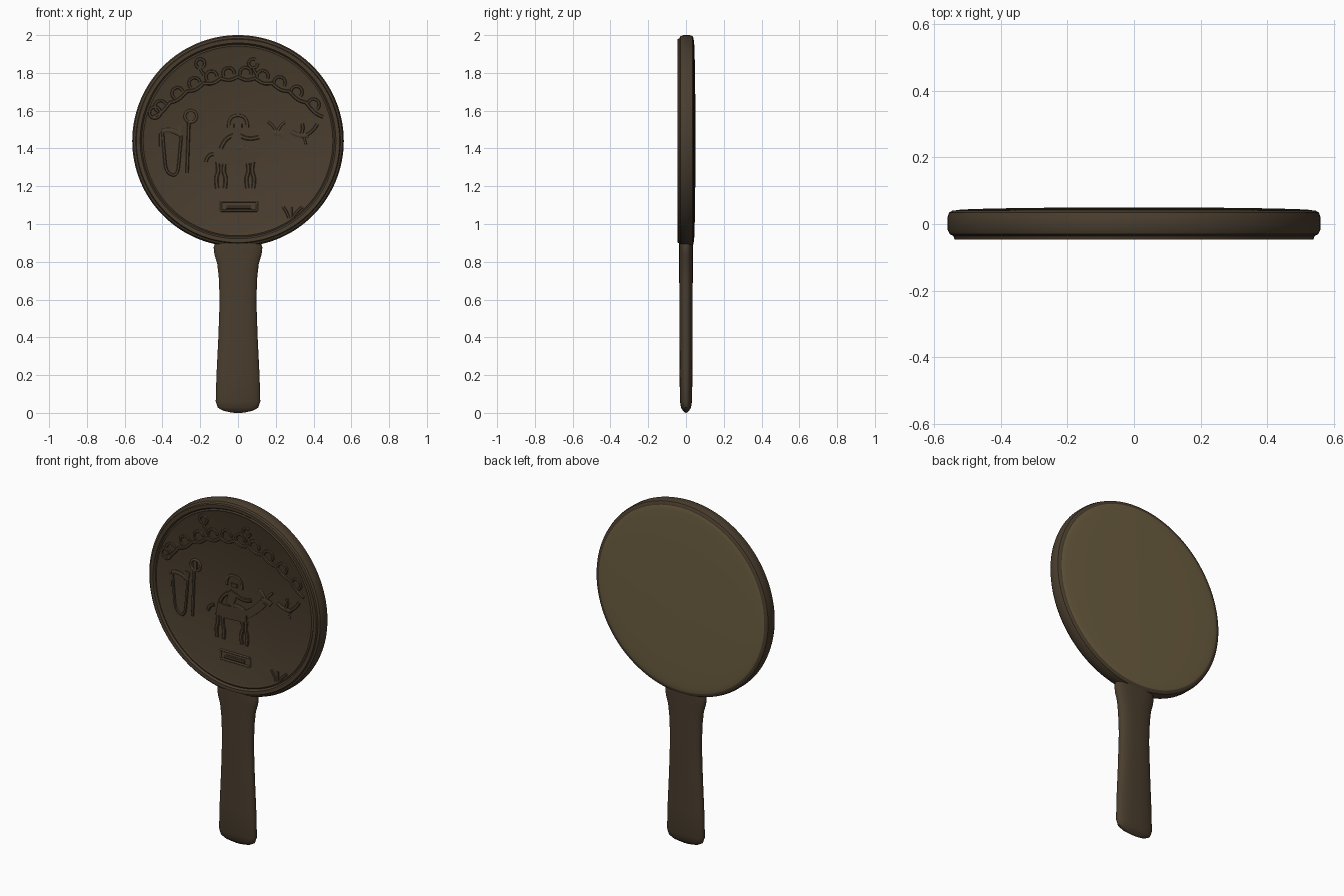
import bpy
import math

cube = bpy.data.objects.get("Cube")
if cube:
    bpy.data.objects.remove(cube, do_unlink=True)

CENTRE_Z = 1.44      # middle of the disc
FIELD_Y = -0.033     # recessed decorated face
RELIEF = 0.007       # height of the raised pictures


def make_material(name, colour):
    mat = bpy.data.materials.new(name)
    mat.use_nodes = True
    mat.diffuse_color = (*colour, 1)
    mat.node_tree.nodes["Principled BSDF"].inputs["Base Color"].default_value = (*colour, 1)
    return mat


bronze = make_material("dark bronze", (0.068, 0.047, 0.027))
polished = make_material("polished bronze", (0.15, 0.112, 0.052))


def add_mesh(name, verts, faces, mat, angle=35):
    mesh = bpy.data.meshes.new(name)
    mesh.from_pydata(verts, [], faces)
    mesh.materials.append(mat)
    obj = bpy.data.objects.new(name, mesh)
    bpy.context.collection.objects.link(obj)
    smooth(obj, angle)
    return obj


def smooth(obj, angle):
    bpy.ops.object.select_all(action="DESELECT")
    obj.select_set(True)
    bpy.context.view_layer.objects.active = obj
    bpy.ops.object.shade_smooth_by_angle(angle=math.radians(angle))


def loft(name, rings, mat):
    """Skin a stack of equal rings and cap both ends."""
    count = len(rings[0])
    verts = [point for ring in rings for point in ring]
    faces = []
    for level in range(len(rings) - 1):
        for i in range(count):
            a, b = level * count + i, level * count + (i + 1) % count
            faces.append((a, b, b + count, a + count))
    last = len(verts) - count
    faces.append(tuple(reversed(range(count))))
    faces.append(tuple(range(last, last + count)))
    return add_mesh(name, verts, faces, mat)


def turned(name, profile, mat, steps=128):
    """Lathe (radius, y) pairs about the disc's front-to-back axis."""
    rings = []
    for radius, y in profile:
        angles = [-math.tau * i / steps for i in range(steps)]
        rings.append([(radius * math.cos(a), y, CENTRE_Z + radius * math.sin(a)) for a in angles])
    return loft(name, rings, mat)


# Disc with a stepped raised rim around the recessed front
turned("disc_body", [
    (0.49, FIELD_Y), (0.502, FIELD_Y - 0.005), (0.51, FIELD_Y - 0.001), (0.518, -0.045),
    (0.538, -0.046), (0.542, -0.036), (0.553, -0.03), (0.56, -0.015),
    (0.56, 0.018), (0.555, 0.034), (0.545, 0.04), (0.535, 0.041)], bronze)

# Slightly domed reflecting face on the back
dome = [(0.535 * math.cos(t), 0.041 + 0.009 * math.sin(t))
        for t in [math.pi / 2 * i / 10 for i in range(10)]]
turned("mirror_face", dome, polished)

# Handle: flattened oval sections, flared at collar and foot
sections = [(0.004, 0.045, 0.008), (0.012, 0.08, 0.017), (0.028, 0.107, 0.026), (0.06, 0.118, 0.032),
            (0.2, 0.114, 0.034), (0.4, 0.104, 0.035), (0.6, 0.097, 0.035), (0.72, 0.102, 0.036),
            (0.79, 0.11, 0.036), (0.84, 0.125, 0.036), (0.875, 0.129, 0.036), (0.9, 0.122, 0.036),
            (0.94, 0.11, 0.033)]


def oval(z, half_width, half_depth, steps=48):
    ring = []
    for i in range(steps):
        c, s = math.cos(math.tau * i / steps), math.sin(math.tau * i / steps)
        ring.append((half_width * math.copysign(abs(c) ** 0.8, c),
                     half_depth * math.copysign(abs(s) ** 0.8, s), z))
    return ring


loft("handle", [oval(0, 0.02, 0.003)] + [oval(*s) for s in sections], bronze)


def relief(name, strokes):
    """Flat-topped raised strokes; points in hundredths from the disc centre."""
    curve = bpy.data.curves.new(name, "CURVE")
    curve.dimensions = "3D"
    curve.bevel_depth = 0.01
    curve.bevel_resolution = 3
    curve.resolution_u = 4
    curve.use_fill_caps = True
    for width, points in strokes:
        spline = curve.splines.new("NURBS")
        spline.points.add(len(points) - 1)
        for target, (u, v) in zip(spline.points, points):
            target.co = (u / 100, 0, v / 100, 1)
            target.radius = width
        spline.order_u = min(3, len(points))
        spline.use_endpoint_u = True
    helper = bpy.data.objects.new(name + "_path", curve)
    bpy.context.collection.objects.link(helper)
    bpy.context.view_layer.update()
    mesh = bpy.data.meshes.new_from_object(helper.evaluated_get(bpy.context.evaluated_depsgraph_get()))
    bpy.data.objects.remove(helper)
    for vert in mesh.vertices:
        vert.co.y = max(-RELIEF, min(RELIEF, vert.co.y))
    mesh.materials.clear()
    mesh.materials.append(bronze)
    obj = bpy.data.objects.new(name, mesh)
    obj.location = (0, FIELD_Y, CENTRE_Z)
    bpy.context.collection.objects.link(obj)
    smooth(obj, 40)


def ring(u, v, radius, turns=1.0, start=0.0):
    return [(u + radius * math.cos(start + math.tau * turns * i / 16),
             v + radius * math.sin(start + math.tau * turns * i / 16)) for i in range(17)]


def arch(u):
    return 34 - u * u / 95


# Scalloped garland with loops and blossoms
wave = [(u, arch(u) - 1.6 * abs(math.sin(u * math.pi / 9))) for u in range(-45, 46)]
garland = [(0.9, wave)]
for u in range(-41, 42, 9):
    garland.append((0.8, ring(u, arch(u) + 2, 3, 0.6, -0.2 + math.atan(-u / 47))))
for side in (-1, 1):
    garland.append((0.8, ring(side * 14 - 6, 41, 2.4, 0.85, side)))
    garland.append((0.8, [(side * 14 - 6, 38), (side * 14 - 4, 35)]))
garland.append((0.8, ring(-44, 15, 3)))
relief("garland", garland)

# Animal: body, neck, head, antlers, tail and legs
animal = [(4, [(-11, -8), (-5, -9), (3, -8), (8, -8)]),
          (2.4, [(8, -7), (14, -3), (19, 3)]),
          (1.6, [(18, 4), (21, 5), (24, 3)]),
          (0.7, [(20, 5), (19, 8), (16, 10)]), (0.7, [(21, 5), (22, 8), (25, 10)]),
          (1, [(-13, -7), (-16, -7), (-17, -11)])]
for u, bend in ((-11, 1), (-7, -1), (5, 1), (8, -1)):
    animal.append((1.1, [(u, -11), (u + bend, -16), (u - bend, -20), (u, -25)]))
relief("animal", animal)

# Rider: head, hair, torso, arms and leg
relief("rider", [(2.3, [(0, 7), (0, 9)]),
                 (0.8, [(-5, 7), (-5, 12), (0, 14), (5, 12), (5, 7)]),
                 (2.6, [(0, 4), (-2, -1), (-3, -4)]),
                 (1.1, [(1, 3), (5, 0), (11, 2)]),
                 (1.1, [(-2, 3), (-7, 2), (-9, -4)]),
                 (1.2, [(-2, -4), (4, -3), (8, -6)])])

# Standing attendant holding a round-topped staff
relief("attendant", [(0.8, [(-40, 5), (-39, -8), (-38, -17), (-32, -19), (-31, -8), (-30, 3)]),
                     (1.2, [(-40, 5), (-36, 7), (-30, 3)]),
                     (1.6, [(-31, 4), (-30, 8)]),
                     (0.8, [(-41, 4), (-41, -3)])])
relief("staff", [(0.9, [(-27, -17), (-26, 10)]), (0.7, ring(-25, 13, 3.2)), (2.8, [(-26, 13), (-24, 13)])])

# Bird and grass tuft
relief("bird", [(1.2, [(28, 5), (32, 2), (37, 3)]),
                (0.9, [(36, 3), (40, 5), (42, 9)]),
                (0.9, [(33, 3), (35, 6), (34, 9)]),
                (0.6, [(35, 2), (36, -2)])])
relief("grass", [(0.8, [(27, -41), (26, -38), (24, -35)]),
                 (0.8, [(28, -41), (28, -35)]),
                 (0.8, [(29, -41), (30, -38), (34, -35)])])

# Framed plaque
left, right, low, high = -9, 10, -37, -32
relief("plaque", [(0.6, [(left, v), (right, v)]) for v in (low, high)]
       + [(0.6, [(u, low), (u, high)]) for u in (left, right)]
       + [(1.1, [(left + 3, -35), (right - 3, -35)])])
